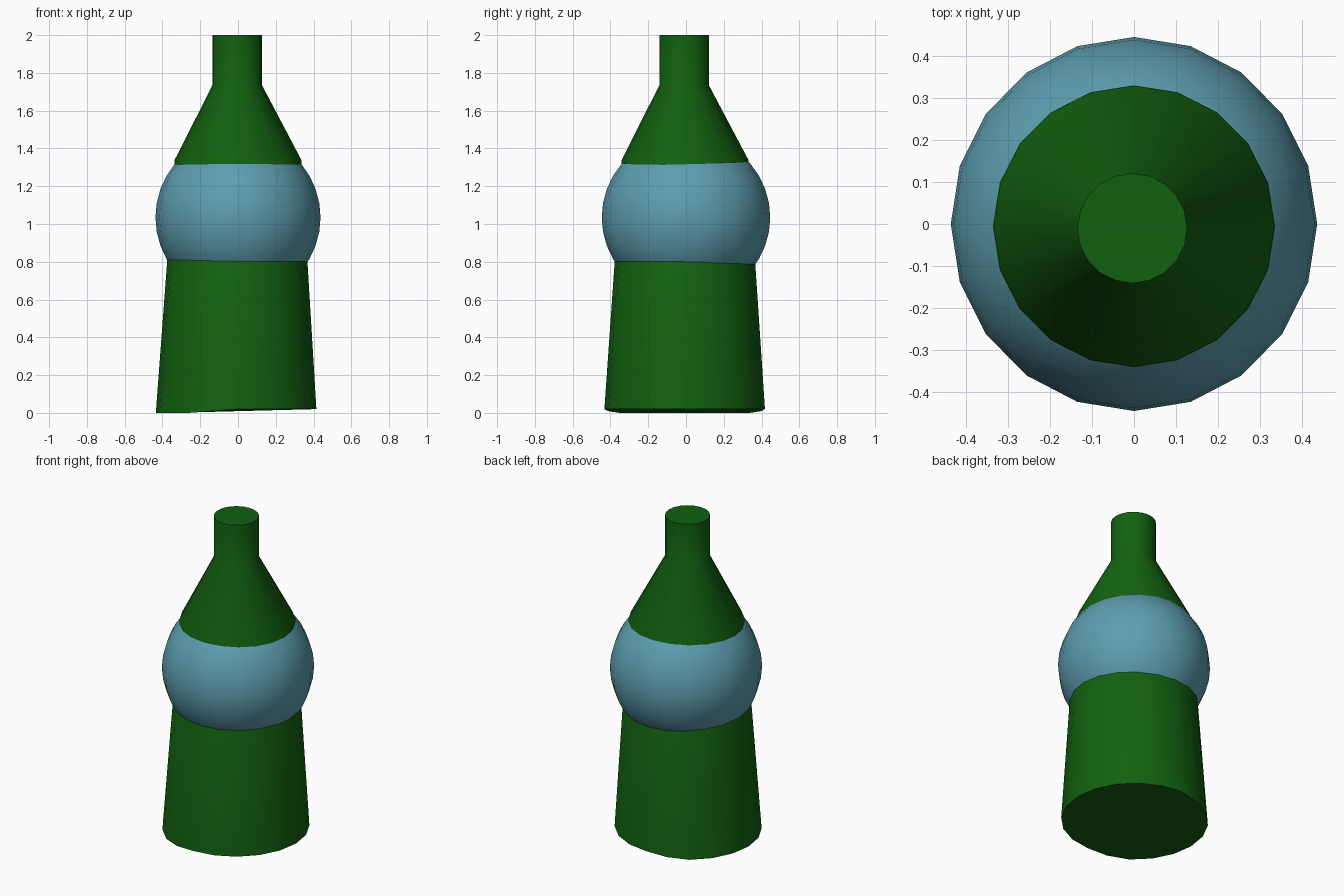
import bpy, bmesh, math

if "Cube" in bpy.data.objects:
    bpy.data.objects.remove(bpy.data.objects["Cube"])

SIDES = 20


def paint(obj, name, color):
    mat = bpy.data.materials.new(name)
    mat.diffuse_color = (*color, 1.0)
    mat.use_nodes = True
    mat.node_tree.nodes["Principled BSDF"].inputs["Base Color"].default_value = mat.diffuse_color
    obj.data.materials.append(mat)


def make_object(name, bm):
    mesh = bpy.data.meshes.new(name)
    bmesh.ops.recalc_face_normals(bm, faces=bm.faces)
    bm.to_mesh(mesh)
    bm.free()
    obj = bpy.data.objects.new(name, mesh)
    bpy.context.collection.objects.link(obj)
    bpy.ops.object.select_all(action='DESELECT')
    obj.select_set(True)
    bpy.context.view_layer.objects.active = obj
    bpy.ops.object.shade_smooth_by_angle(angle=math.radians(35))
    return obj


# Bottle body: lofted rings of (centre x, centre y, radius, z)
profile = [
    (-0.01, -0.007, 0.425, 0.02),
    (0.0, -0.005, 0.335, 1.34),
    (-0.004, -0.01, 0.131, 1.735),
    (-0.004, -0.01, 0.131, 2.0),
]
bm = bmesh.new()
rings = []
for cx, cy, r, z in profile:
    ring = []
    for i in range(SIDES):
        a = 2 * math.pi * i / SIDES
        ring.append(bm.verts.new((cx + r * math.cos(a), cy + r * math.sin(a), z)))
    rings.append(ring)
for low, high in zip(rings, rings[1:]):
    for i in range(SIDES):
        j = (i + 1) % SIDES
        bm.faces.new((low[i], low[j], high[j], high[i]))
bm.faces.new(rings[-1])
bm.faces.new(rings[0][::-1])
# The base dips slightly on the left side
for v in rings[0]:
    v.co.z = 0.02 * min(1.0, max(0.0, (v.co.x + 0.25) / 0.24))
body = make_object("bottle_body", bm)
paint(body, "green_glass", (0.006, 0.12, 0.005))

# Round band bulging out of the bottle
bm = bmesh.new()
bmesh.ops.create_uvsphere(bm, u_segments=SIDES, v_segments=18, radius=1.0)
bmesh.ops.scale(bm, vec=(0.437, 0.446, 0.44), verts=bm.verts)
bmesh.ops.translate(bm, vec=(0, 0, 1.035), verts=bm.verts)
band = make_object("round_label", bm)
paint(band, "blue_label", (0.11, 0.34, 0.43))
